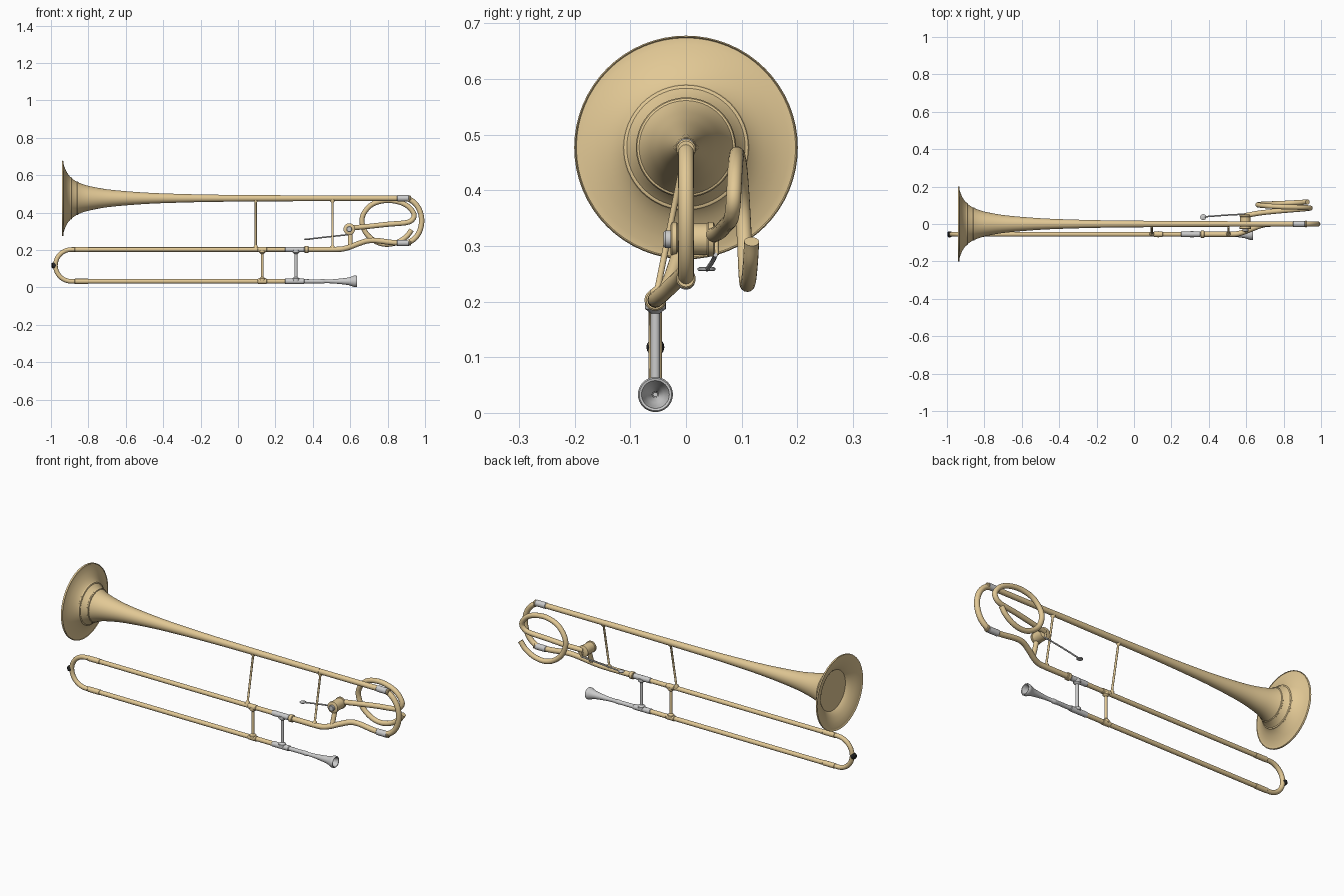
import bpy, bmesh, math
from mathutils import Vector as V

if "Cube" in bpy.data.objects:
    bpy.data.objects.remove(bpy.data.objects["Cube"])


def material(name, col):
    m = bpy.data.materials.new(name)
    m.diffuse_color = (*col, 1)
    m.use_nodes = True
    m.node_tree.nodes["Principled BSDF"].inputs["Base Color"].default_value = m.diffuse_color
    return m


BRASS = material("brass", (0.76, 0.58, 0.30))
SILVER = material("silver", (0.52, 0.52, 0.53))
BLACK = material("black_rubber", (0.02, 0.02, 0.02))


def finish(ob, mat):
    ob.data.materials.append(mat)
    bpy.ops.object.select_all(action='DESELECT')
    ob.select_set(True)
    bpy.context.view_layer.objects.active = ob
    if ob.type == 'CURVE':
        bpy.ops.object.convert(target='MESH')
    bpy.ops.object.shade_smooth_by_angle(angle=math.radians(40))


def lathe(name, origin, axis, profile, mat=BRASS, n=32):
    """Revolve (distance along axis, radius) pairs, closing both ends."""
    bm = bmesh.new()
    q = V(axis).to_track_quat('Z', 'Y')
    rings = []
    for t, r in profile:
        rings.append([bm.verts.new(V(origin) + q @ V((r * math.cos(a), r * math.sin(a), t)))
                      for a in (2 * math.pi * i / n for i in range(n))])
    for a, b in zip(rings, rings[1:]):
        for i in range(n):
            bm.faces.new((a[i], a[(i + 1) % n], b[(i + 1) % n], b[i]))
    bm.faces.new(rings[0])
    bm.faces.new(rings[-1])
    bmesh.ops.recalc_face_normals(bm, faces=bm.faces)
    me = bpy.data.meshes.new(name)
    bm.to_mesh(me)
    bm.free()
    ob = bpy.data.objects.new(name, me)
    bpy.context.collection.objects.link(ob)
    finish(ob, mat)


def spline(pts, steps=8):
    """Catmull-Rom points through a path."""
    p = [V(a) for a in pts]
    p = [2 * p[0] - p[1]] + p + [2 * p[-1] - p[-2]]
    out = []
    for a, b, c, d in zip(p, p[1:], p[2:], p[3:]):
        for i in range(steps):
            t = i / steps
            out.append(0.5 * (2 * b + (c - a) * t + (2 * a - 5 * b + 4 * c - d) * t * t
                              + (3 * b - a - 3 * c + d) * t ** 3))
    return out + [p[-2]]


def tube(name, pts, r, mat=BRASS):
    cu = bpy.data.curves.new(name, 'CURVE')
    cu.dimensions = '3D'
    cu.bevel_depth = r
    cu.bevel_resolution = 6
    cu.use_fill_caps = True
    s = cu.splines.new('POLY')
    s.points.add(len(pts) - 1)
    for q, p in zip(s.points, pts):
        q.co = (*p, 1)
    ob = bpy.data.objects.new(name, cu)
    bpy.context.collection.objects.link(ob)
    finish(ob, mat)


def half_loop(cx, y, cz, a, b, n=32):
    return [V((cx + a * math.sin(math.pi * i / n), y, cz + b * math.cos(math.pi * i / n)))
            for i in range(n + 1)]


def sleeve(name, x, y, z, length, r, mat=BRASS):
    e = 0.003
    lathe(name, (x, y, z), (1, 0, 0), [(0, r - e), (e, r), (length - e, r), (length, r - e)], mat)


def brace(name, a, b, r, mat=BRASS):
    """Rod with flared feet."""
    d = V(b) - V(a)
    L = d.length
    lathe(name, a, d, [(0, r * 2.2), (.016, r * 2.2), (.024, r), (L - .024, r),
                       (L - .016, r * 2.2), (L, r * 2.2)], mat, 20)


X = (1, 0, 0)
BZ, SY, UZ, LZ = 0.477, -0.055, 0.203, 0.033

# bell: flared outside, rolled rim, hollow inside
flare = [(0.5, .0148), (.1, .017), (-.15, .0195), (-.32, .0235), (-.47, .029), (-.6, .038),
         (-.7, .048), (-.77, .060), (-.82, .072), (-.86, .088), (-.89, .108), (-.91, .131),
         (-.925, .160), (-.933, .185), (-.935, .197)]
outer = [(p.x, p.y) for p in spline([(x, r, 0) for x, r in flare], 3)]
inner = [(x - .003, max(r - .003, .008)) for x, r in reversed(outer[3:])]
rim = [(-.932, .199), (-.933, .2), (-.937, .201), (-.941, .2), (-.941, .198)]
lathe("bell", (0, 0, BZ), X, outer + rim + inner, n=64)
for i, (x, r) in enumerate([(-.857, .088), (-.893, .112)]):
    lathe(f"bell_seam_{i}", (0, 0, BZ), X,
          [(x + .005, r - .004), (x + .003, r), (x - .002, r + .002), (x - .004, r)], n=64)

# tuning bow and neck pipe running down to the hand slide
bow = half_loop(.885, 0, .357, .097, .12)
neck = spline([(.885, 0, .237), (.82, 0, .241), (.74, 0, .251), (.69, -.005, .249),
               (.64, -.022, .233), (.59, -.042, .214), (.55, -.053, .205), (.5, SY, UZ)])
tube("tuning_bow", [V((.49, 0, BZ))] + bow + neck[1:] + [V((.36, SY, UZ))], .0143)
for n, z in (("upper", BZ), ("lower", .238)):
    sleeve(f"bow_sleeve_{n}", .85, 0, z, .065, .0165, SILVER)
    sleeve(f"bow_ferrule_{n}", .913, 0, z - .003 if n == "upper" else z + .003, .012, .0175)

# hand slide
slide = [V((-p.x, p.y, p.z)) for p in half_loop(.89, SY, (UZ + LZ) / 2, .086, (UZ - LZ) / 2)]
tube("hand_slide", [V((.28, SY, UZ))] + slide + [V((.28, SY, LZ))], .0122)
for n, z in (("upper", UZ), ("lower", LZ)):
    sleeve(f"slide_bow_ferrule_{n}", -.875, SY, z, .075, .0138)
    sleeve(f"slide_end_{n}", .105, SY, z, .05, .0145)
    sleeve(f"inner_sleeve_{n}", .25, SY, z, .105, .0145, SILVER)
sleeve("slide_lock_nut", .355, SY, UZ, .022, .0195)
lathe("slide_bumper", (-.973, SY, .118), (-1, 0, 0),
      [(0, .012), (.008, .016), (.018, .016), (.025, .010)], BLACK)

# slide grips and body braces
brace("slide_brace", (.13, SY, LZ), (.13, SY, UZ), .0075)
brace("hand_grip", (.31, SY, LZ), (.31, SY, UZ), .0085, SILVER)
for i, x in enumerate((.095, .505)):
    brace(f"body_brace_{i}", (x, SY, UZ), (x, 0, BZ), .0055)

# mouthpiece with open cup
lathe("mouthpiece", (0, SY, LZ), X,
      [(.34, .0115), (.44, .0105), (.445, .012), (.46, .012), (.465, .0095), (.51, .011),
       (.555, .0155), (.59, .020), (.615, .028), (.62, .031), (.632, .0315), (.636, .029),
       (.635, .025), (.62, .021), (.60, .015), (.585, .006), (.56, .004)], SILVER)

# rotary valve with caps, linked to the neck pipe
VX, VZ = .595, .312
lathe("valve_body", (VX, 0, VZ), (0, 1, 0),
      [(-.028, .026), (-.025, .031), (-.017, .031), (-.015, .0285), (.038, .0285),
       (.04, .031), (.049, .031), (.052, .026)], n=40)
lathe("valve_cap", (VX, 0, VZ), (0, 1, 0), [(-.027, .016), (-.037, .016), (-.04, .013)], SILVER)
tube("valve_port", spline([(.6, -.038, .218), (.6, -.027, .245), (.6, -.012, .29)]), .0125)

# thumb lever
tube("valve_arm", [V((VX, .054, VZ)), V((.6, .054, .284))], .005)
tube("thumb_lever", spline([(.605, .053, .284), (.5, .048, .273), (.37, .038, .258)]), .004, SILVER)
lathe("thumb_paddle", (.37, .037, .255), (0, 0, 1), [(0, .014), (.002, .016), (.005, .016), (.007, .013)], SILVER)

# coiled attachment tubing
coil = spline([(VX, .045, .318), (.68, .06, .325), (.8, .072, .338), (.9, .08, .347), (.935, .084, .366),
               (.94, .086, .395), (.91, .088, .433), (.86, .090, .457), (.79, .092, .465),
               (.72, .096, .446), (.675, .100, .40), (.663, .103, .35), (.685, .106, .29),
               (.735, .108, .247), (.79, .110, .231), (.85, .113, .241), (.90, .116, .272), (.928, .118, .308)])
tube("attachment_coil", coil, .0135)
